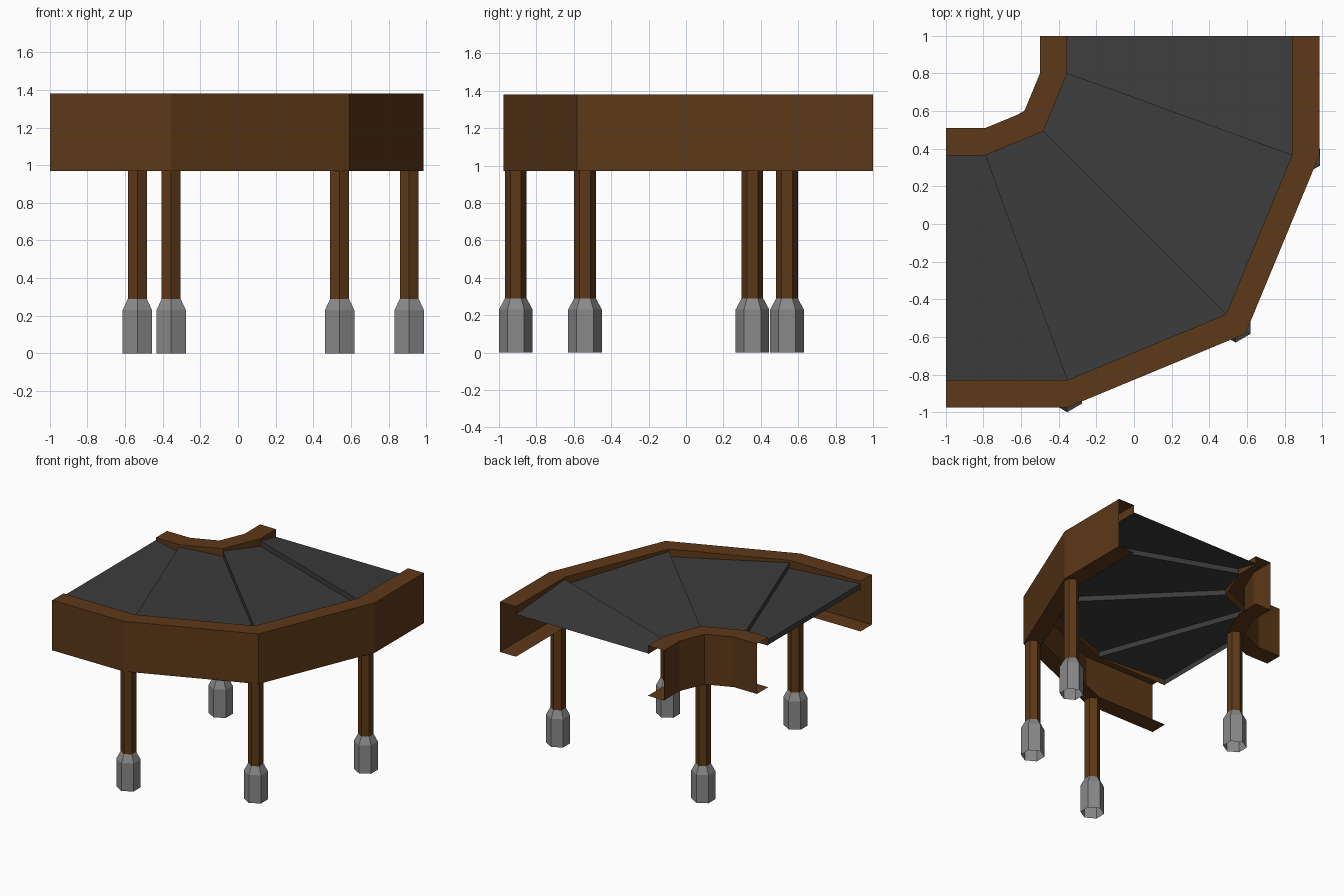
import bpy
from math import sin, cos, pi

if "Cube" in bpy.data.objects:
    bpy.data.objects.remove(bpy.data.objects["Cube"])


def material(name, rgb):
    m = bpy.data.materials.new(name)
    m.diffuse_color = (*rgb, 1)
    m.use_nodes = True
    m.node_tree.nodes["Principled BSDF"].inputs["Base Color"].default_value = m.diffuse_color
    return m


BROWN = material("brown_metal", (0.11, 0.04, 0.009))
DARK = material("dark_belt", (0.045, 0.045, 0.045))
GREY = material("foot_grey", (0.25, 0.25, 0.25))


def build(name, verts, faces, mat):
    me = bpy.data.meshes.new(name)
    me.from_pydata(verts, [], faces)
    me.materials.append(mat)
    ob = bpy.data.objects.new(name, me)
    bpy.context.collection.objects.link(ob)
    return ob


def loft(name, rows, mat, closed=False):
    """Join equal rows of points with quads."""
    n = len(rows[0])
    faces = []
    for i in range(len(rows) - 1):
        for j in range(n if closed else n - 1):
            k = (j + 1) % n
            faces.append((i * n + j, (i + 1) * n + j, (i + 1) * n + k, i * n + k))
    return build(name, [p for r in rows for p in r], faces, mat)


def bend(cx, cy, r):
    """Quarter turn in two segments with a straight run at both ends."""
    arc = [(cx + r * cos(a), cy + r * sin(a)) for a in (0, -pi / 4, -pi / 2)]
    return [(cx + r, 1)] + arc + [(-1, cy - r)]


OUTER, INNER = (-0.355, 0.365), (-0.79, 0.80)
outer_wall, outer_edge = bend(*OUTER, 1.34), bend(*OUTER, 1.195)
inner_wall, inner_edge = bend(*INNER, 0.29), bend(*INNER, 0.435)
BOTTOM, TOP, LOW, HIGH = 0.97, 1.38, 1.317, 1.36


# Side rails: folded sheet channels with a short lip at the belt
def rail(name, wall, edge):
    rows = [[(*e, 1.31), (*e, TOP), (*w, TOP), (*w, BOTTOM), (*e, BOTTOM)]
            for w, e in zip(wall, edge)]
    loft(name, rows, BROWN)


rail("outer_rail", outer_wall, outer_edge)
rail("inner_rail", inner_wall[::-1], inner_edge[::-1])

# Belt plates: each rises to its front edge and drops down in a lip
for i in range(4):
    a_in, a_out = inner_edge[i], outer_edge[i]
    b_in, b_out = inner_edge[i + 1], outer_edge[i + 1]
    verts = [(*a_out, LOW), (*a_in, LOW), (*b_in, HIGH), (*b_out, HIGH),
             (*b_in, LOW), (*b_out, LOW)]
    build(f"belt_plate_{i + 1}", verts, [(0, 1, 2, 3), (3, 2, 4, 5)], DARK)


# Legs: six-sided posts standing in flared, open-bottomed feet
def hex_tube(name, x, y, profile, mat):
    rows = [[(x + r * sin(k * pi / 3), y + r * cos(k * pi / 3), z) for k in range(6)]
            for r, z in profile]
    loft(name, rows, mat, closed=True)


for i, (x, y) in enumerate([(-0.535, 0.54), (-0.355, -0.91), (0.54, -0.54), (0.91, 0.355)]):
    hex_tube(f"leg_post_{i + 1}", x, y, [(0.058, 0.29), (0.058, BOTTOM)], BROWN)
    hex_tube(f"leg_foot_{i + 1}", x, y, [(0.09, 0), (0.09, 0.23), (0.058, 0.29)], GREY)
